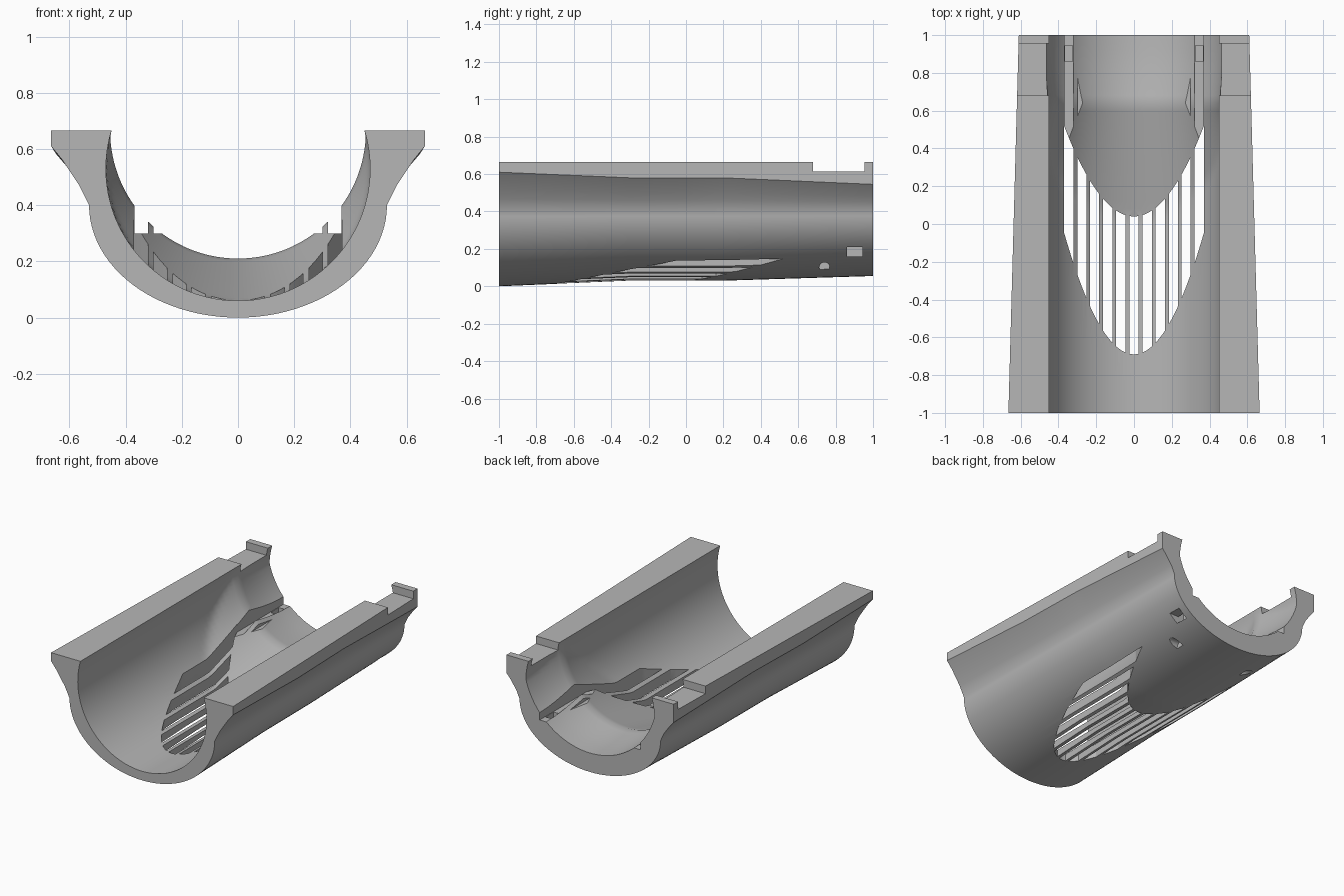
import bpy, bmesh, math
from mathutils import Matrix

cube = bpy.data.objects.get("Cube")
if cube:
    bpy.data.objects.remove(cube)

TOP = 0.665

grey = bpy.data.materials.new("light_grey")
grey.use_nodes = True
colour = (0.47, 0.47, 0.47, 1)
grey.diffuse_color = colour
grey.node_tree.nodes["Principled BSDF"].inputs["Base Color"].default_value = colour


def finish(bm, name):
    bmesh.ops.recalc_face_normals(bm, faces=bm.faces)
    mesh = bpy.data.meshes.new(name)
    bm.to_mesh(mesh)
    bm.free()
    mesh.materials.append(grey)
    obj = bpy.data.objects.new(name, mesh)
    bpy.context.collection.objects.link(obj)
    return obj


def mix(y, stations):
    """Linear interpolation through (y, value) pairs."""
    for (y0, a), (y1, b) in zip(stations, stations[1:]):
        if y <= y1:
            return a + (b - a) * (y - y0) / (y1 - y0)
    return stations[-1][1]


# Outer half section: flange, concave neck, then a round belly
def outer_half(y):
    edge = mix(y, [(-1, 0.665), (1, 0.61)])
    lip = mix(y, [(-1, 0.61), (-0.3, 0.58), (0.2, 0.58), (1, 0.545)])
    bottom = mix(y, [(-1, 0), (-0.3, 0.03), (0.2, 0.03), (1, 0.055)])
    waist, mid = mix(y, [(-1, 0.53), (1, 0.515)]), 0.4
    pts = [(edge, TOP)]
    for t, bow in [(0, 0), (0.25, 0.012), (0.5, 0.012), (0.75, 0.004)]:
        pts.append((edge + (waist - edge) * (t + bow * 4 * (1 - t)),
                    lip + (mid + 0.02 - lip) * t))
    for i in range(25):
        a = math.pi / 2 * i / 24
        pts.append((waist * math.cos(a), mid - (mid - bottom) * math.sin(a)))
    return pts


# Inner section: a round bore narrowed by a ramp behind the grille
def inner(y):
    if y < 0.64:
        ramp = 0.455 + 0.25 * (0.64 - y)
    else:
        ramp = 0.455 + 0.03 * math.sin((y - 0.64) / 0.36 * math.pi / 2)
    pts = []
    for i in range(65):
        a = math.pi * i / 64
        s = 0.135 * math.sin(a)
        r = min(s + math.sqrt(s * s + 0.2027), ramp)
        pts.append((-r * math.cos(a), TOP - r * math.sin(a)))
    return pts


# Trough body lofted from front to back
bm = bmesh.new()
rings = []
ys = [-1, -0.65, -0.3, 0] + [0.04 + 0.04 * i for i in range(16)]
ys += [0.68 + 0.08 * i for i in range(4)] + [1]
for y in ys:
    half = outer_half(y)
    section = half + [(-x, z) for x, z in reversed(half[:-1])] + inner(y)
    rings.append([bm.verts.new((x, y, z)) for x, z in section])
for a, b in zip(rings, rings[1:]):
    for i in range(len(a)):
        j = (i + 1) % len(a)
        bm.faces.new((a[i], a[j], b[j], b[i]))
bm.faces.new(rings[0])
bm.faces.new(rings[-1])
body = finish(bm, "trough_body")


def box(bm, x0, x1, y0, y1, z0, z1):
    m = Matrix.Translation(((x0 + x1) / 2, (y0 + y1) / 2, (z0 + z1) / 2))
    bmesh.ops.create_cube(bm, size=1, matrix=m @ Matrix.Diagonal((x1 - x0, y1 - y0, z1 - z0, 1)))


def both_sides(bm, x0, x1, *rest):
    box(bm, x0, x1, *rest)
    box(bm, -x1, -x0, *rest)


# Grille slots: upright prisms between two parabolas
slots = bmesh.new()
bars = [0.035, 0.105, 0.175, 0.242, 0.31]
spans = [(-bars[0] + 0.01, bars[0] - 0.01)]
for a, b in zip(bars, bars[1:] + [0.38]):
    spans += [(a + 0.01, b - 0.01), (-b + 0.01, -a - 0.01)]
for x0, x1 in spans:
    xs = [x0 + (x1 - x0) * i / 4 for i in range(5)]
    loop = [(x, -0.69 + 4.7 * x * x) for x in xs]
    loop += [(x, 0.04 + 3.5 * x * x) for x in reversed(xs)]
    low = [slots.verts.new((x, y, -0.1)) for x, y in loop]
    high = [slots.verts.new((x, y, 0.5)) for x, y in loop]
    slots.faces.new(low)
    slots.faces.new(high)
    for i in range(len(loop)):
        j = (i + 1) % len(loop)
        slots.faces.new((low[i], low[j], high[j], high[i]))

# Flange notches and latch recesses beside the rear blades
notches = bmesh.new()
both_sides(notches, 0.4, 0.8, 0.68, 0.955, 0.615, 0.8)
both_sides(notches, 0.26, 0.30, 0.45, 1.1, 0.3, 0.5)
both_sides(notches, 0.32, 0.368, 0.45, 1.1, 0.3, 0.5)

# Square windows with their pockets
windows = bmesh.new()
both_sides(windows, 0.325, 0.7, 0.86, 0.945, 0.16, 0.21)
pockets = bmesh.new()
both_sides(pockets, 0.325, 0.365, 0.86, 0.945, 0.17, 0.45)

# Round side holes
holes = bmesh.new()
for side in (-1, 1):
    bmesh.ops.create_cone(holes, cap_ends=True, segments=24, radius1=0.028, radius2=0.028, depth=0.4,
                          matrix=Matrix.Translation((side * 0.45, 0.74, 0.1))
                          @ Matrix.Rotation(math.pi / 2, 4, 'Y'))

bpy.context.view_layer.objects.active = body
for bm, name in [(slots, "slot_cutter"), (notches, "notch_cutter"), (windows, "window_cutter"),
                 (pockets, "pocket_cutter"), (holes, "hole_cutter")]:
    cutter = finish(bm, name)
    mod = body.modifiers.new(name, 'BOOLEAN')
    mod.operation = 'DIFFERENCE'
    mod.solver = 'EXACT'
    mod.object = cutter
    bpy.ops.object.modifier_apply(modifier=mod.name)
    bpy.data.objects.remove(cutter)

bpy.ops.object.select_all(action='DESELECT')
body.select_set(True)
bpy.ops.object.shade_smooth_by_angle(angle=math.radians(25))
